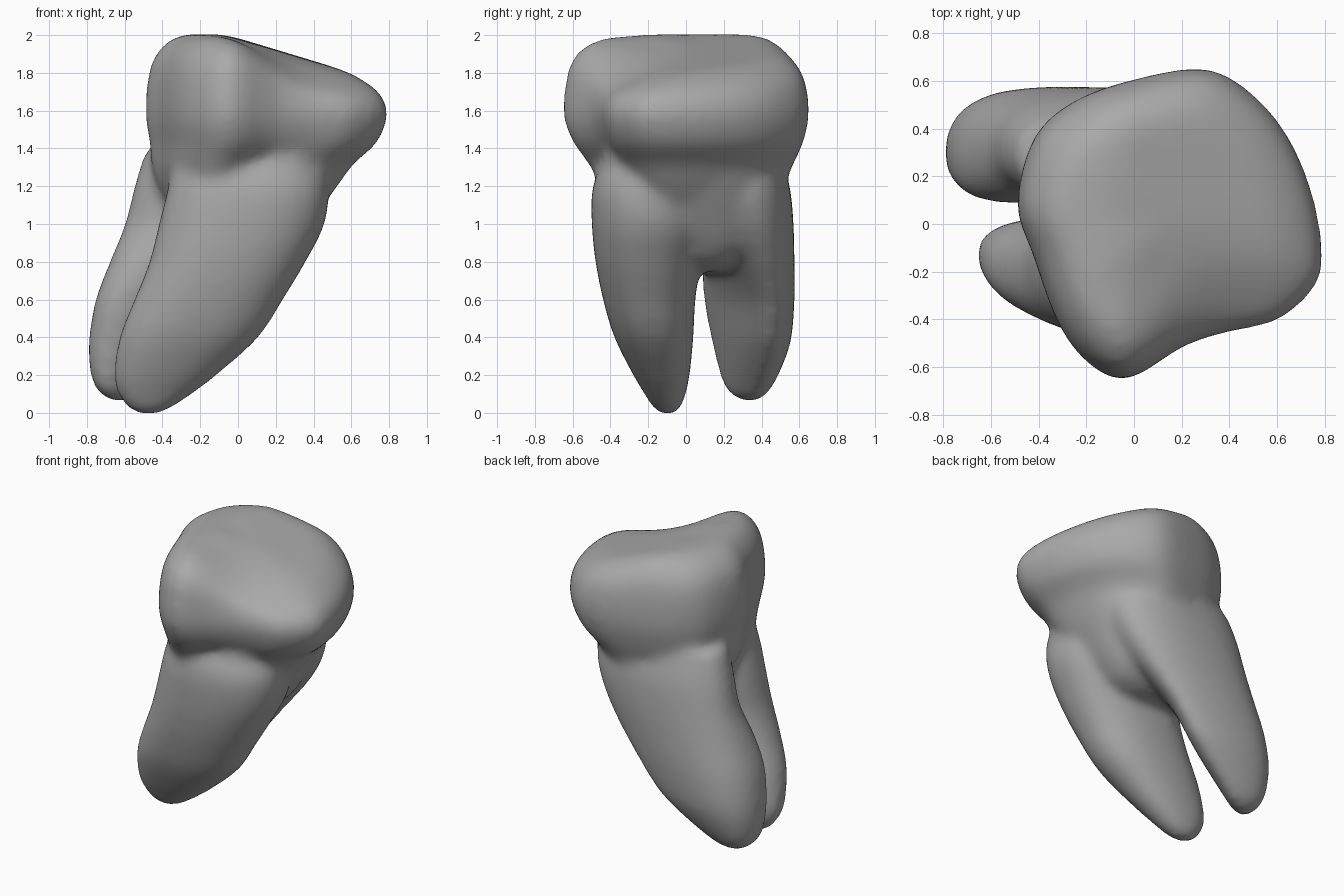
import bpy, bmesh, math
from mathutils import Vector

cube = bpy.data.objects.get("Cube")
if cube:
    bpy.data.objects.remove(cube, do_unlink=True)


def catmull(p, steps, closed):
    """Smooth curve through the points p."""
    n, out = len(p), []
    for i in range(n if closed else n - 1):
        if closed:
            a, b, c, d = (p[(i + k) % n] for k in (-1, 0, 1, 2))
        else:
            a, b, c, d = p[max(i - 1, 0)], p[i], p[i + 1], p[min(i + 2, n - 1)]
        for s in range(steps):
            t = s / steps
            out.append(b + (c - a) * (t / 2) + (a * 2 - b * 5 + c * 4 - d) * (t * t / 2)
                       + (b * 3 - a - c * 3 + d) * (t ** 3 / 2))
    return out if closed else out + [p[-1].copy()]


def loft(bm, rings):
    """Closed tube through rings of points, listed from bottom to top."""
    columns = [catmull(list(col), 4, False) for col in zip(*rings)]
    rows = [[bm.verts.new(co) for co in row] for row in zip(*columns)]
    n = len(rows[0])
    for low, high in zip(rows, rows[1:]):
        for i in range(n):
            j = (i + 1) % n
            bm.faces.new((low[i], low[j], high[j], high[i]))
    bm.faces.new(rows[0][::-1])
    bm.faces.new(rows[-1])


def root_ring(skew, z, x0, x1, y0, y1, count=32, power=0.87):
    """Rounded section; skew turns its inner side, fading out above the fork."""
    skew *= min(1, max(0, (1.05 - z) / .4))
    ring = []
    for i in range(count):
        a = 2 * math.pi * i / count
        u = math.copysign(abs(math.cos(a)) ** power, math.cos(a))
        v = math.copysign(abs(math.sin(a)) ** power, math.sin(a))
        turn = skew * (y1 - y0) * u * (1 - v) / 2
        ring.append(Vector(((x0 + x1) / 2 + (x1 - x0) / 2 * u,
                            (y0 + y1) / 2 + (y1 - y0) / 2 * v + turn, z)))
    return ring


# Chewing surface: slopes down to the low lobe, and further at its front
def top_height(x, y):
    hollow = math.exp(-(x - .4) ** 2 / .1 - (y + .4) ** 2 / .05)
    return 2 - .3 * max(0, x + .06) - .11 * hollow


# Crown: one rounded outline, scaled and shifted at each level
outline = catmull([Vector(p) for p in (
    (-.03, -.65), (.2, -.515), (.38, -.455), (.6, -.405), (.755, -.27), (.79, -.14),
    (.755, .1), (.655, .35), (.5, .54), (.3, .65), (0, .605), (-.25, .515),
    (-.42, .36), (-.49, .08), (-.425, -.12), (-.325, -.4), (-.2, -.575))], 3, True)
centre = Vector((.13, 0))
crown = []
for z, scale, dx, dy in ((1.12, .66, -.1, .03), (1.22, .76, -.09, .03), (1.32, .84, -.07, .025),
                         (1.43, .94, -.015, .01), (1.56, 1, 0, 0)):
    crown.append([Vector((*(centre + (p - centre) * scale + Vector((dx, dy))), z)) for p in outline])
for rise, scale in ((.4, .99), (.7, .94), (.9, .83), (1, .68), (1, .4), (1, .05)):
    flat = [centre + (p - centre) * scale for p in outline]
    crown.append([Vector((p.x, p.y, 1.56 + (top_height(*p) - 1.56) * rise)) for p in flat])

# Trunk that joins the roots above the fork: height, x limits, y limits
trunk = ((.75, -.35, .12, .04, .2), (.8, -.37, .24, -.05, .3), (.9, -.37, .33, -.15, .4),
         (1.05, -.36, .42, -.27, .44), (1.2, -.35, .5, -.4, .5), (1.35, -.38, .57, -.44, .52))

# Two flattened roots sweeping to one side
front_root = ((-.01, -.52, -.44, -.12, -.06), (.02, -.58, -.36, -.17, -.03), (.1, -.64, -.24, -.22, 0),
              (.2, -.66, -.11, -.28, .02), (.4, -.63, .11, -.38, .04), (.6, -.55, .24, -.44, .05),
              (.8, -.47, .36, -.48, .08), (1, -.42, .46, -.5, .12), (1.2, -.37, .48, -.495, .1),
              (1.37, -.33, .42, -.42, .1))
back_root = ((.06, -.66, -.58, .31, .37), (.09, -.72, -.5, .26, .42), (.16, -.77, -.4, .23, .47),
             (.27, -.79, -.25, .21, .52), (.4, -.79, -.1, .19, .56), (.6, -.755, .06, .16, .575),
             (.8, -.68, .23, .12, .575), (1, -.6, .37, .09, .57), (1.2, -.55, .44, .06, .55),
             (1.4, -.49, .4, .08, .49))

bm = bmesh.new()
loft(bm, crown)
for part, skew in ((trunk, 0), (front_root, 0), (back_root, .42)):
    loft(bm, [root_ring(skew, *row) for row in part])
bmesh.ops.recalc_face_normals(bm, faces=bm.faces)
mesh = bpy.data.meshes.new("molar_tooth")
bm.to_mesh(mesh)
bm.free()
tooth = bpy.data.objects.new("molar_tooth", mesh)
bpy.context.collection.objects.link(tooth)

# Fuse crown, trunk and roots into one soft surface
remesh = tooth.modifiers.new("fuse", 'REMESH')
remesh.mode = 'VOXEL'
remesh.voxel_size = 0.023
remesh.use_smooth_shade = True
smooth = tooth.modifiers.new("soften", 'SMOOTH')
smooth.factor = 0.5
smooth.iterations = 28

# Plain grey enamel
enamel = bpy.data.materials.new("grey_enamel")
enamel.use_nodes = True
grey = (0.4, 0.4, 0.4, 1)
enamel.diffuse_color = grey
enamel.node_tree.nodes["Principled BSDF"].inputs["Base Color"].default_value = grey
mesh.materials.append(enamel)
